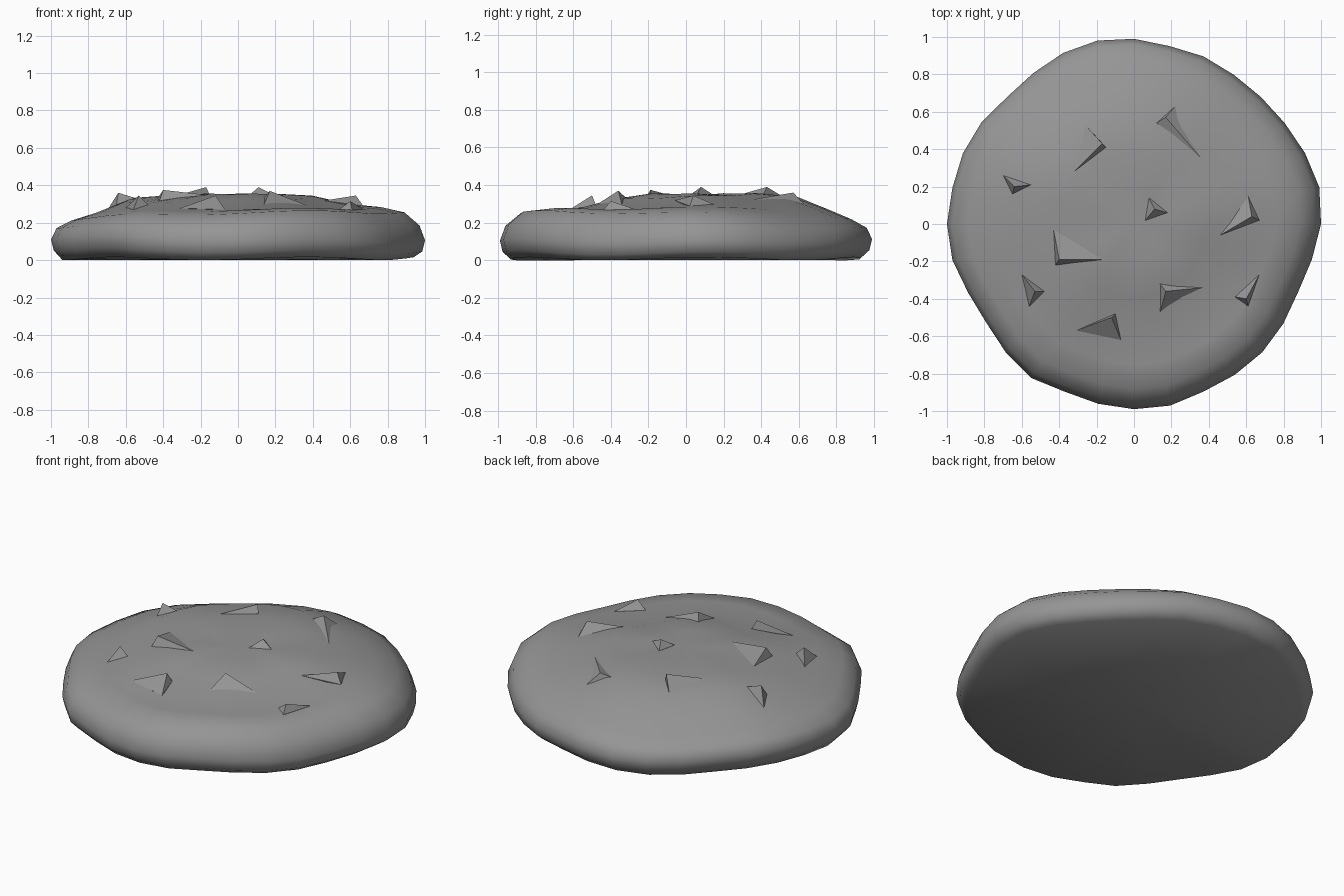
import bpy
import bmesh
from math import sin, cos, tau
from mathutils import Vector
from mathutils.bvhtree import BVHTree

default_cube = bpy.data.objects.get("Cube")
if default_cube:
    bpy.data.objects.remove(default_cube, do_unlink=True)


def make_material(name, colour):
    material = bpy.data.materials.new(name)
    material.use_nodes = True
    material.diffuse_color = colour
    shader = next(n for n in material.node_tree.nodes if n.type == "BSDF_PRINCIPLED")
    shader.inputs["Base Color"].default_value = colour
    return material


def make_object(name, bm, material, smooth):
    bmesh.ops.recalc_face_normals(bm, faces=bm.faces)
    mesh = bpy.data.meshes.new(name)
    bm.to_mesh(mesh)
    bm.free()
    mesh.materials.append(material)
    mesh.polygons.foreach_set("use_smooth", [smooth] * len(mesh.polygons))
    obj = bpy.data.objects.new(name, mesh)
    bpy.context.collection.objects.link(obj)
    return obj


grey = make_material("plain grey", (0.30, 0.30, 0.30, 1))

# Uneven outline: radius in hundredths, one per segment, counter-clockwise from +x
OUTLINE = [100, 101, 99, 97, 96, 96, 97, 97, 99, 100, 99, 97, 96, 98, 99, 99,
           100, 99, 96, 95, 97, 99, 97, 98, 99, 99, 97, 97, 97, 96, 95, 97]
SEGMENTS = len(OUTLINE)

# Rings from the top inwards to the underside: scale, height, tilt along x, tilt along y
RINGS = [
    (0.20, 0.365, 0, 0),
    (0.40, 0.35, 0, 0.015),
    (0.60, 0.315, -0.015, 0.03),
    (0.76, 0.28, 0.01, 0),
    (0.89, 0.245, 0.015, -0.02),
    (0.97, 0.19, 0, -0.01),
    (1.00, 0.12, -0.01, 0),
    (0.985, 0.06, -0.01, 0),
    (0.94, 0.02, 0, 0),
]

# Cookie body, with a gentle wave around the lower edge
bm = bmesh.new()
rings = []
for scale, height, tilt_x, tilt_y in RINGS:
    ring = []
    for i, radius in enumerate(OUTLINE):
        angle = tau * i / SEGMENTS
        r = scale * radius / 100
        wave = 0.009 * sin(5 * angle + 1) * scale
        z = height + tilt_x * cos(angle) + tilt_y * sin(angle) + wave
        ring.append(bm.verts.new((r * cos(angle), r * sin(angle), z)))
    rings.append(ring)
top = bm.verts.new((0, 0, 0.355))
bottom = bm.verts.new((0, 0, 0.012))
for i in range(SEGMENTS):
    j = (i + 1) % SEGMENTS
    bm.faces.new((top, rings[0][i], rings[0][j]))
    bm.faces.new((bottom, rings[-1][j], rings[-1][i]))
    for upper, lower in zip(rings, rings[1:]):
        bm.faces.new((upper[i], lower[i], lower[j], upper[j]))
low = min(v.co.z for v in bm.verts)
for v in bm.verts:
    v.co.z = max(0, v.co.z - max(low, 0))
bm.normal_update()
surface = BVHTree.FromBMesh(bm)
cookie = make_object("cookie_body", bm, grey, True)


def surface_point(x, y):
    return surface.ray_cast(Vector((x, y, 1)), Vector((0, 0, -1)))[0]


# Chips: three corners on the surface, then the raised tip
CHIPS = [
    ((-0.27, 0.54), (-0.15, 0.41), (-0.32, 0.28), (-0.17, 0.43, 0.39)),
    ((0.12, 0.54), (0.22, 0.63), (0.36, 0.35), (0.17, 0.57, 0.36)),
    ((0.08, 0.14), (0.18, 0.06), (0.06, 0.02), (0.11, 0.08, 0.39)),
    ((0.46, -0.06), (0.61, 0.15), (0.67, 0.02), (0.63, 0.04, 0.345)),
    ((-0.43, -0.03), (-0.42, -0.22), (-0.16, -0.19), (-0.4, -0.19, 0.375)),
    ((-0.6, -0.27), (-0.48, -0.36), (-0.56, -0.44), (-0.53, -0.36, 0.345)),
    ((-0.31, -0.57), (-0.1, -0.48), (-0.07, -0.62), (-0.12, -0.5, 0.345)),
    ((0.14, -0.32), (0.37, -0.34), (0.14, -0.47), (0.17, -0.36, 0.37)),
    ((0.67, -0.27), (0.54, -0.39), (0.61, -0.44), (0.6, -0.4, 0.315)),
    ((-0.7, 0.26), (-0.55, 0.21), (-0.65, 0.16), (-0.64, 0.2, 0.36)),
]

for number, (*corners, tip) in enumerate(CHIPS, 1):
    bm = bmesh.new()
    base = [bm.verts.new(surface_point(*corner)) for corner in corners]
    # The tip always stands clear of the surface; the root is buried below it
    ground = surface_point(tip[0], tip[1])
    peak = bm.verts.new((tip[0], tip[1], max(tip[2], ground.z + 0.025)))
    root = bm.verts.new(ground - Vector((0, 0, 0.1)))
    for a, b in zip(base, base[1:] + base[:1]):
        bm.faces.new((a, b, peak))
        bm.faces.new((b, a, root))
    make_object(f"chip_{number}", bm, grey, False)
